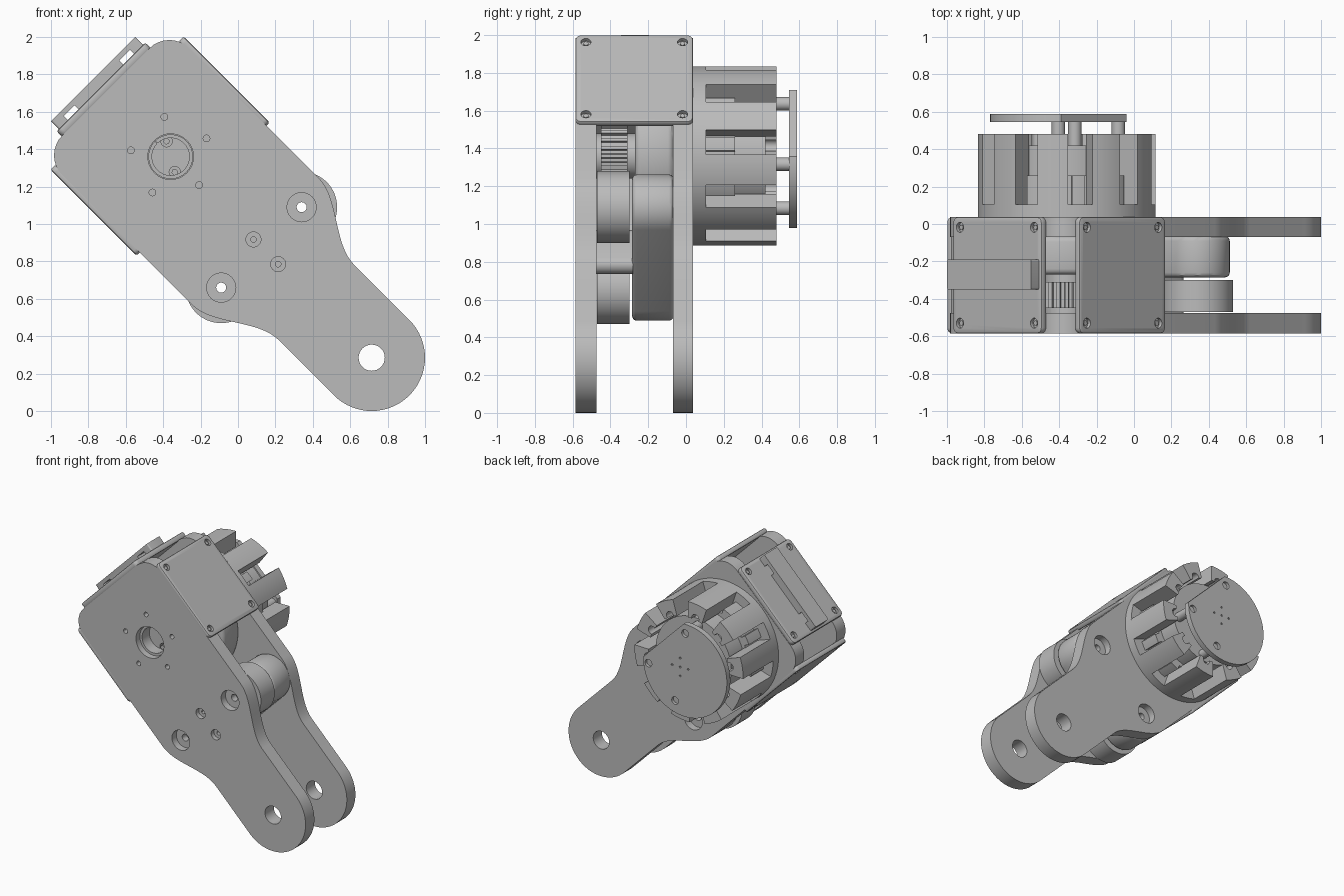
import bpy, bmesh
from math import sin, cos, pi, radians, sqrt
from mathutils import Vector

if "Cube" in bpy.data.objects:
    bpy.data.objects.remove(bpy.data.objects["Cube"])

grey = bpy.data.materials.new("machined grey")
grey.use_nodes = True
grey.diffuse_color = (0.5, 0.5, 0.5, 1)
grey.node_tree.nodes["Principled BSDF"].inputs["Base Color"].default_value = (0.5, 0.5, 0.5, 1)

S = sqrt(0.5)
parts = []


# u runs down the arm from the motor axis, v runs across it, y is depth
def place(u, v, y):
    return Vector((-0.36 + (u + v) * S, y, 1.36 + (v - u) * S))


MAPS = {"y": lambda a, b, h: place(a, b, h),
        "v": lambda a, b, h: place(a, h, b),
        "u": lambda a, b, h: place(h, a, b)}


def mesh_object(name, outlines, axis="y"):
    """Extrude (outline, low, high) prisms into one object."""
    bm = bmesh.new()
    for pts, low, high in outlines:
        rings = [[bm.verts.new(MAPS[axis](a, b, h)) for a, b in pts] for h in (low, high)]
        n = len(pts)
        bm.faces.new(rings[0])
        bm.faces.new(rings[1])
        for i in range(n):
            j = (i + 1) % n
            bm.faces.new((rings[0][i], rings[0][j], rings[1][j], rings[1][i]))
    bmesh.ops.recalc_face_normals(bm, faces=bm.faces)
    me = bpy.data.meshes.new(name)
    bm.to_mesh(me)
    bm.free()
    me.materials.append(grey)
    ob = bpy.data.objects.new(name, me)
    bpy.context.collection.objects.link(ob)
    parts.append(ob)
    return ob


def bake(ob):
    dg = bpy.context.evaluated_depsgraph_get()
    me = bpy.data.meshes.new_from_object(ob.evaluated_get(dg))
    ob.modifiers.clear()
    ob.data = me


def drill(ob, holes, axis="y"):
    cutter = mesh_object("drill", holes, axis)
    parts.remove(cutter)
    cutter.hide_render = True
    mod = ob.modifiers.new("holes", "BOOLEAN")
    mod.operation = "DIFFERENCE"
    mod.solver = "EXACT"
    mod.object = cutter
    bake(ob)
    bpy.data.objects.remove(cutter)


def soften(ob, width, segments=3):
    mod = ob.modifiers.new("soft edges", "BEVEL")
    mod.width = width
    mod.segments = segments
    mod.limit_method = "ANGLE"
    mod.angle_limit = radians(40)
    bake(ob)


def arc(r, a0, a1, n, c=(0, 0)):
    return [(c[0] + r * cos(radians(a0 + (a1 - a0) * i / n)),
             c[1] + r * sin(radians(a0 + (a1 - a0) * i / n))) for i in range(n + 1)]


def circle(r, c=(0, 0), n=32):
    return arc(r, 0, 360, n, c)[:-1]


def polar(r, deg):
    return (r * cos(radians(deg)), r * sin(radians(deg)))


def round_rect(a0, a1, b0, b1, r=0.03):
    return (arc(r, 0, 90, 5, (a1 - r, b1 - r)) + arc(r, 90, 180, 5, (a0 + r, b1 - r)) +
            arc(r, 180, 270, 5, (a0 + r, b0 + r)) + arc(r, 270, 360, 5, (a1 - r, b0 + r)))


def sector(r0, r1, mid, half, n=6):
    return arc(r1, mid - half, mid + half, n) + arc(r0, mid + half, mid - half, n)


# Side plates: wide body, S-shaped shoulder, round arm tip
half_edge = arc(0.15, 180, 90, 8, (-0.34, 0.33))
for i in range(15):
    t = i / 14
    half_edge.append((0.64 + 0.46 * t, 0.48 - 0.195 * t * t * (3 - 2 * t)))
outline = half_edge + arc(0.285, 90, -90, 32, (1.52, 0)) + [(a, -b) for a, b in reversed(half_edge)]

IDLERS = [(0.686, 0.304), (0.686, -0.304)]
SPACERS = [(0.626, 0), (0.813, 0)]
TIP = (1.52, 0)
front = mesh_object("front_plate", [(outline, -0.585, -0.475)])
through = [(circle(0.07, TIP), -0.7, -0.4), (circle(0.122), -0.7, -0.4)]
through += [(circle(0.018, polar(0.215, 72 * k), 16), -0.7, -0.4) for k in range(5)]
through += [(circle(0.027, c, 16), -0.7, -0.4) for c in IDLERS]
through += [(circle(0.015, c, 12), -0.7, -0.4) for c in SPACERS]
drill(front, through)
drill(front, [(circle(0.078, c), -0.7, -0.53) for c in IDLERS] +
      [(circle(0.04, c, 24), -0.7, -0.55) for c in SPACERS])

back = mesh_object("back_plate", [(outline, -0.07, 0.037)])
drill(back, [(circle(0.07, TIP), -0.2, 0.2)] + [(circle(0.027, c, 16), -0.2, 0.2) for c in IDLERS])
drill(back, [(circle(0.078, c), -0.02, 0.2) for c in IDLERS])

# Idler rollers, their support block and the spacer bar
for name, c in zip(("left_idler", "right_idler"), IDLERS):
    roller = mesh_object(name, [(circle(0.19, c, 64), -0.47, -0.3)])
    drill(roller, [(circle(0.027, c, 16), -0.6, -0.2)])
block = mesh_object("idler_block", [(arc(0.172, 0, 180, 24, IDLERS[0]) +
                                     arc(0.172, 180, 360, 24, IDLERS[1]), -0.285, -0.065)])
soften(block, 0.025)
drill(block, [(circle(0.027, c, 16), -0.4, 0.1) for c in IDLERS])
mesh_object("spacer_bar", [(arc(0.05, 90, 270, 12, SPACERS[0]) +
                            arc(0.05, -90, 90, 12, SPACERS[1]), -0.48, -0.28)])

# Gear hub and toothed pulley inside the body
hub = mesh_object("gear_hub", [(circle(0.42, n=64), -0.27, -0.065)])
soften(hub, 0.03)
TEETH = 40
gear = []
for k in range(TEETH):
    a = 360 / TEETH * k
    gear += [polar(0.265, a - 2.6), polar(0.285, a - 1.8), polar(0.285, a + 1.8), polar(0.265, a + 2.6)]
pulley = mesh_object("toothed_pulley", [(gear, -0.45, -0.31)])
drill(pulley, [(circle(0.03, polar(0.085, a), 16), -0.5, -0.4) for a in (150, -30)])
mesh_object("pulley_shaft", [(circle(0.12), -0.32, -0.26)])
mesh_object("pulley_boss", [(sector(0.1, 0.119, 0, 179.9, 32), -0.54, -0.44)])
mesh_object("pulley_screws", [(circle(0.018, polar(0.085, a), 6), -0.46, -0.425) for a in (150, -30)])

# Covers on both sides and on the end, each with four sunk screws
Y0, Y1 = -0.585, 0.037


def cover(name, axis, a0, a1, low, high, sign):
    ob = mesh_object(name, [(round_rect(a0, a1, Y0, Y1), low, high)], axis)
    soften(ob, 0.01, 2)
    spots = [(a, b) for a in (a0 + 0.055, a1 - 0.055) for b in (Y0 + 0.055, Y1 - 0.055)]
    outer = high if sign > 0 else low
    drill(ob, [(circle(0.027, c, 20), outer - 0.02, outer + 0.02) for c in spots], axis)
    mesh_object(name + "_screws", [(circle(0.015, c, 6), outer - sign * 0.022, outer - sign * 0.01)
                                   for c in spots], axis)


cover("left_cover", "v", -0.405, 0.245, 0.465, 0.503, 1)
cover("right_cover", "v", -0.405, 0.245, -0.503, -0.465, -1)
cover("end_cover", "u", -0.335, 0.335, -0.527, -0.485, -1)

# Cable bridge on the end cover with two open slots
bridge = mesh_object("cable_bridge", [(round_rect(-0.318, 0.318, -0.35, -0.19, 0.01), -0.587, -0.52)], "u")
drill(bridge, [(round_rect(m - 0.04, m + 0.04, -0.5, 0, 0.005), -0.558, -0.526) for m in (-0.21, 0.21)], "u")

# Motor housing: base ring, ten fins, stepped core
mesh_object("motor_base", [(circle(0.475, n=80), 0.03, 0.105)])
fins = mesh_object("motor_fins", [(sector(0.35, 0.475, 36 * k, 10), 0.1, 0.48) for k in range(10)])
drill(fins, [(circle(0.032, polar(0.36, 36 * k), 20), 0.2, 0.6) for k in range(10)])
mesh_object("motor_core", [(circle(0.36, n=64), 0.1, 0.26), (circle(0.33, n=64), 0.25, 0.42)])
mesh_object("stator_blocks", [(sector(0.32, 0.4, 36 * k + 18, 5), 0.1, 0.26) for k in range(10)])

# Rear cap on three posts, round with one flat side
POSTS = [polar(0.28, a) for a in (144, 36, -36)]
mesh_object("cap_posts", [(circle(0.036, p, 24), 0.4, 0.55) for p in POSTS])
cap_centre = (-0.02, -0.042)
cap = mesh_object("rear_cap", [(arc(0.365, 133, 407, 56, cap_centre), 0.545, 0.588)])
drill(cap, [(circle(0.03, p, 20), 0.565, 0.7) for p in POSTS] +
      [(circle(0.008, p, 10), 0.575, 0.7)
       for p in [(0, 0)] + [polar(0.07, 45 + 90 * k) for k in range(4)]])

# Smooth the round faces, keep hard edges
bpy.ops.object.select_all(action="DESELECT")
for ob in parts:
    ob.select_set(True)
bpy.context.view_layer.objects.active = parts[0]
bpy.ops.object.shade_smooth_by_angle(angle=radians(30))
